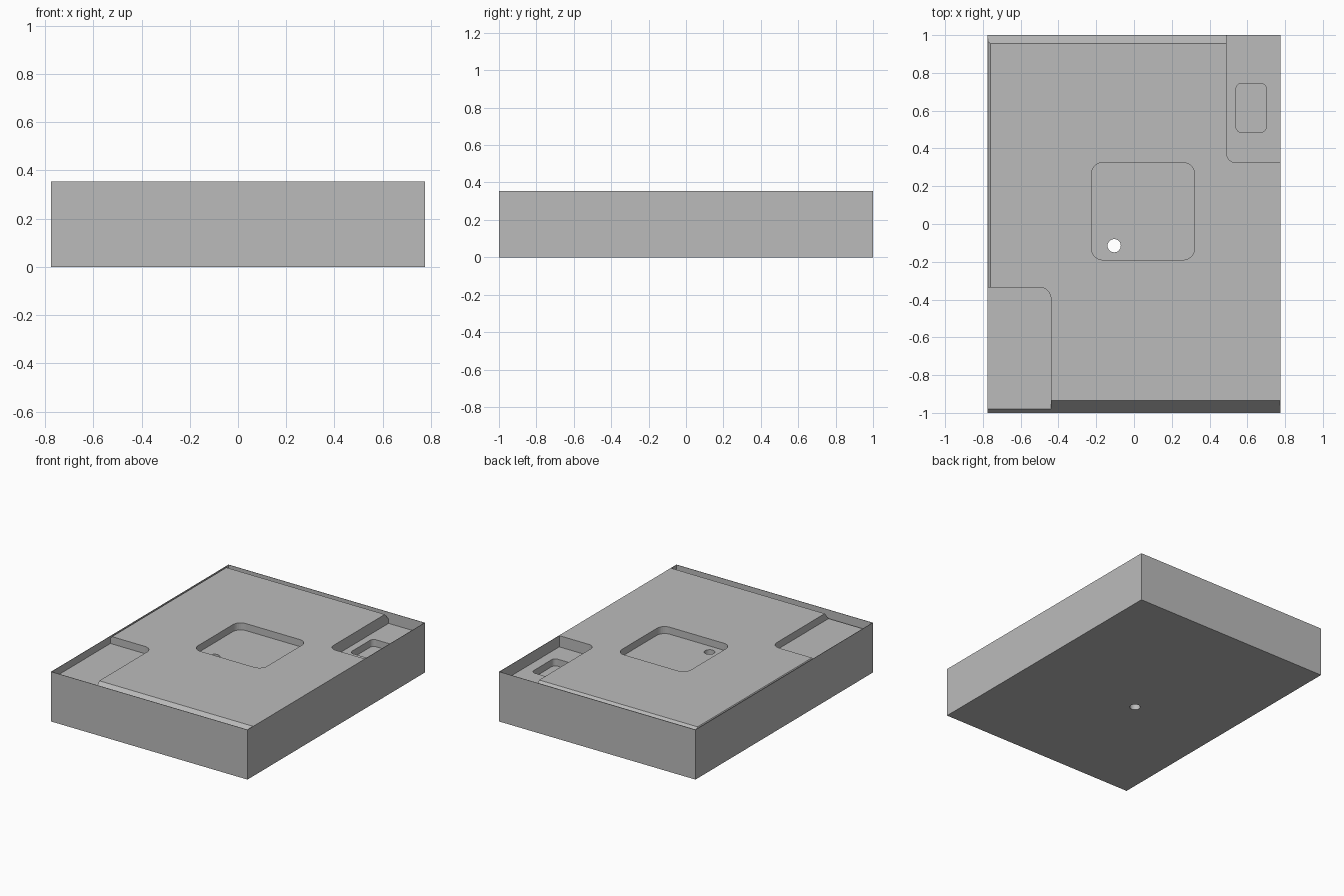
import bpy, bmesh, math
from mathutils import Vector

cube = bpy.data.objects.get("Cube")
if cube:
    bpy.data.objects.remove(cube, do_unlink=True)

HX, HY, H = 0.775, 1.0, 0.355     # half width, half length, height
WALL = 0.003                      # thin outer skin
SLOPE = math.radians(50)

grey = bpy.data.materials.new("plain_grey")
grey.use_nodes = True
grey.diffuse_color = (0.5, 0.5, 0.5, 1)
grey.node_tree.nodes["Principled BSDF"].inputs["Base Color"].default_value = (0.5, 0.5, 0.5, 1)


def add_object(name, bm):
    bmesh.ops.recalc_face_normals(bm, faces=bm.faces)
    mesh = bpy.data.meshes.new(name)
    bm.to_mesh(mesh)
    bm.free()
    mesh.materials.append(grey)
    obj = bpy.data.objects.new(name, mesh)
    bpy.context.collection.objects.link(obj)
    return obj


def rounded_prism(name, x0, x1, y0, y1, z0, z1, r, steps=8):
    """Upright prism with a rounded rectangular outline."""
    bm = bmesh.new()
    corners = [(x1 - r, y1 - r), (x0 + r, y1 - r), (x0 + r, y0 + r), (x1 - r, y0 + r)]
    verts = []
    for i, (cx, cy) in enumerate(corners):
        for k in range(steps + 1):
            a = math.pi / 2 * (i + k / steps)
            verts.append(bm.verts.new((cx + r * math.cos(a), cy + r * math.sin(a), z0)))
    bmesh.ops.remove_doubles(bm, verts=verts, dist=1e-5)
    face = bm.faces.new([v for v in verts if v.is_valid])
    top = bmesh.ops.extrude_face_region(bm, geom=[face])["geom"]
    bmesh.ops.translate(bm, vec=(0, 0, z1 - z0),
                        verts=[g for g in top if isinstance(g, bmesh.types.BMVert)])
    return add_object(name, bm)


# Main block with bevelled front, back and left upper edges
bm = bmesh.new()
bmesh.ops.create_cube(bm, size=1)
for v in bm.verts:
    v.co = Vector((v.co.x * 2 * (HX - WALL), v.co.y * 2 * (HY - WALL), (v.co.z + 0.5) * H))
s, c = math.sin(SLOPE), math.cos(SLOPE)
for point, normal in (((0, -0.935, H), (0, -s, c)),
                      ((0, 0.955, H), (0, s, c)),
                      ((-0.76, 0, H), (-s, 0, c))):
    cut = bmesh.ops.bisect_plane(bm, geom=bm.verts[:] + bm.edges[:] + bm.faces[:],
                                 plane_co=point, plane_no=normal, clear_outer=True)
    edges = [g for g in cut["geom_cut"] if isinstance(g, bmesh.types.BMEdge)]
    bmesh.ops.contextual_create(bm, geom=edges)
block = add_object("main_block", bm)

# Pockets and the drain hole
TOP, OUT = H + 0.1, 0.2
cutters = [
    rounded_prism("centre_pocket_cutter", -0.225, 0.32, -0.19, 0.325, H - 0.05, TOP, 0.06),
    rounded_prism("back_pocket_cutter", 0.49, HX + OUT, 0.325, HY + OUT, H - 0.08, TOP, 0.05),
    rounded_prism("small_pocket_cutter", 0.54, 0.70, 0.485, 0.745, H - 0.13, TOP, 0.03),
    rounded_prism("front_pocket_cutter", -HX - OUT, -0.44, -HY - OUT, -0.335, H - 0.052, TOP, 0.06),
    rounded_prism("hole_cutter", -0.14, -0.07, -0.15, -0.08, -0.1, TOP, 0.0349),
]
for cutter in cutters:
    mod = block.modifiers.new(cutter.name, "BOOLEAN")
    mod.operation = "DIFFERENCE"
    mod.solver = "EXACT"
    mod.object = cutter
bpy.context.view_layer.update()
deps = bpy.context.evaluated_depsgraph_get()
carved = bpy.data.meshes.new_from_object(block.evaluated_get(deps))
block.modifiers.clear()
block.data = carved
for cutter in cutters:
    bpy.data.objects.remove(cutter, do_unlink=True)

# Thin outer skin standing around the block
bm = bmesh.new()
rings = []
for inset, z in ((0, 0), (0, H), (WALL, H), (WALL, 0)):
    rings.append([bm.verts.new((sx * (HX - inset), sy * (HY - inset), z))
                  for sx, sy in ((-1, -1), (1, -1), (1, 1), (-1, 1))])
for i in range(4):
    a, b = rings[i], rings[(i + 1) % 4]
    for k in range(4):
        bm.faces.new((a[k], a[(k + 1) % 4], b[(k + 1) % 4], b[k]))
add_object("outer_skin", bm)
